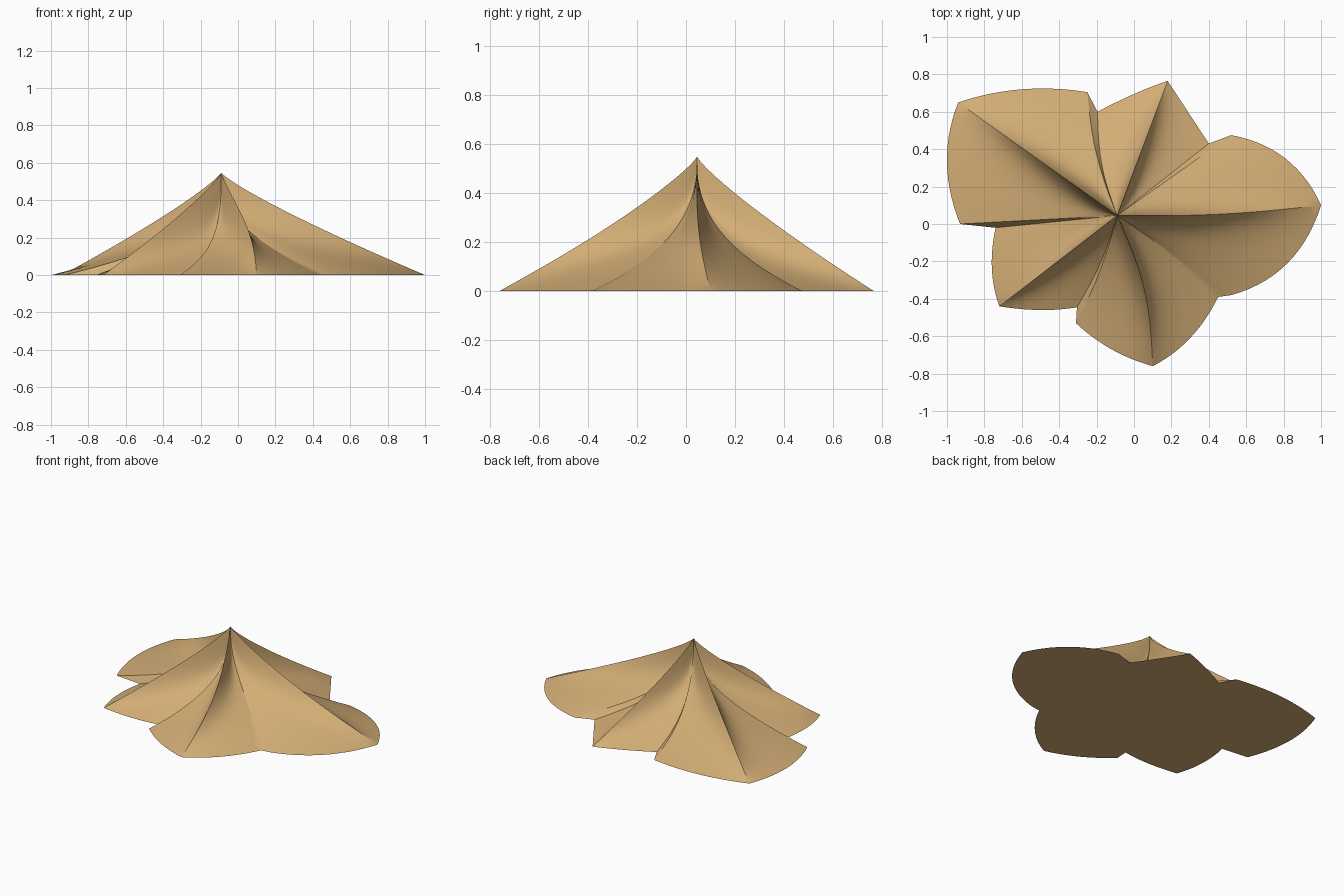
import bpy, bmesh, math
from mathutils import Vector

if "Cube" in bpy.data.objects:
    bpy.data.objects.remove(bpy.data.objects["Cube"])

APEX = Vector((-0.09, 0.045))
H = 0.547
RIDGE, VALLEY = 1.18, 2.55
RINGS, STEPS = 40, 14

# Hem corners, counter-clockwise: x, y, flare exponent, sideways bow,
# then the middle point of the curved hem leading to the next corner
hem = [
    (1.00, 0.10, RIDGE, -0.02, (0.81, 0.35)),
    (0.52, 0.475, VALLEY, 0, None),
    (0.40, 0.43, VALLEY, 0, None),
    (0.18, 0.765, RIDGE, 0, (0.00, 0.695)),
    (-0.195, 0.60, VALLEY, 0.03, None),
    (-0.25, 0.705, VALLEY, 0.03, (-0.60, 0.72)),
    (-0.94, 0.65, RIDGE, 0, (-1.00, 0.33)),
    (-0.93, 0.00, 2.7, 0, None),
    (-0.74, -0.02, 2.4, 0, (-0.76, -0.24)),
    (-0.72, -0.44, RIDGE, 0, (-0.50, -0.46)),
    (-0.305, -0.445, 2.9, 0.02, None),
    (-0.31, -0.53, 2.9, 0.02, (-0.12, -0.67)),
    (0.10, -0.76, RIDGE, 0.05, (0.30, -0.61)),
    (0.45, -0.39, 2.4, 0.02, None),
    (0.52, -0.38, 2.4, 0.02, (0.82, -0.21)),
]


def ease(k, q0, q1):
    """Sharp at the ridge, soft in the valley."""
    if q0 < q1 and q0 == RIDGE:
        return 1 - (1 - k) ** 3
    if q1 == RIDGE:
        return k ** 3
    return k


# Sample the hem: position, exponent, bow
samples = []
for i, (x, y, q0, b0, mid) in enumerate(hem):
    nx, ny, q1, b1, _ = hem[(i + 1) % len(hem)]
    a, b = Vector((x, y)), Vector((nx, ny))
    m = Vector(mid) if mid else (a + b) / 2
    c = 2 * m - (a + b) / 2
    n = STEPS if mid or RIDGE in (q0, q1) else 4
    for j in range(n):
        k = j / n
        p = a * (1 - k) ** 2 + c * 2 * k * (1 - k) + b * k * k
        samples.append((p, q0 + (q1 - q0) * ease(k, q0, q1), b0 + (b1 - b0) * k))

# Canopy: level rings shrinking from the hem to the peak
bm = bmesh.new()
rings = []
for r in range(RINGS):
    s = 1 - r / RINGS
    ring = []
    for p, q, bow in samples:
        d = p - APEX
        t = s ** q
        side = Vector((-d.y, d.x)).normalized() * bow * math.sin(math.pi * t)
        v = APEX + d * t + side
        ring.append(bm.verts.new((v.x, v.y, H * (1 - s))))
    rings.append(ring)
peak = bm.verts.new((APEX.x, APEX.y, H))
N = len(samples)
for r in range(RINGS):
    for i in range(N):
        j = (i + 1) % N
        lo = rings[r]
        if r + 1 < RINGS:
            hi = rings[r + 1]
            bm.faces.new((lo[i], lo[j], hi[j], hi[i]))
        else:
            bm.faces.new((lo[i], lo[j], peak))

# Flat underside
bm.faces.new(list(reversed(rings[0])))
me = bpy.data.meshes.new("tent_canopy")
bm.to_mesh(me)
bm.free()
ob = bpy.data.objects.new("tent_canopy", me)
bpy.context.collection.objects.link(ob)

# Tan cloth
mat = bpy.data.materials.new("tan_cloth")
mat.diffuse_color = (0.65, 0.42, 0.18, 1)
mat.use_nodes = True
mat.node_tree.nodes["Principled BSDF"].inputs["Base Color"].default_value = mat.diffuse_color
me.materials.append(mat)
bpy.context.view_layer.objects.active = ob
ob.select_set(True)
bpy.ops.object.shade_smooth_by_angle(angle=math.radians(25))
